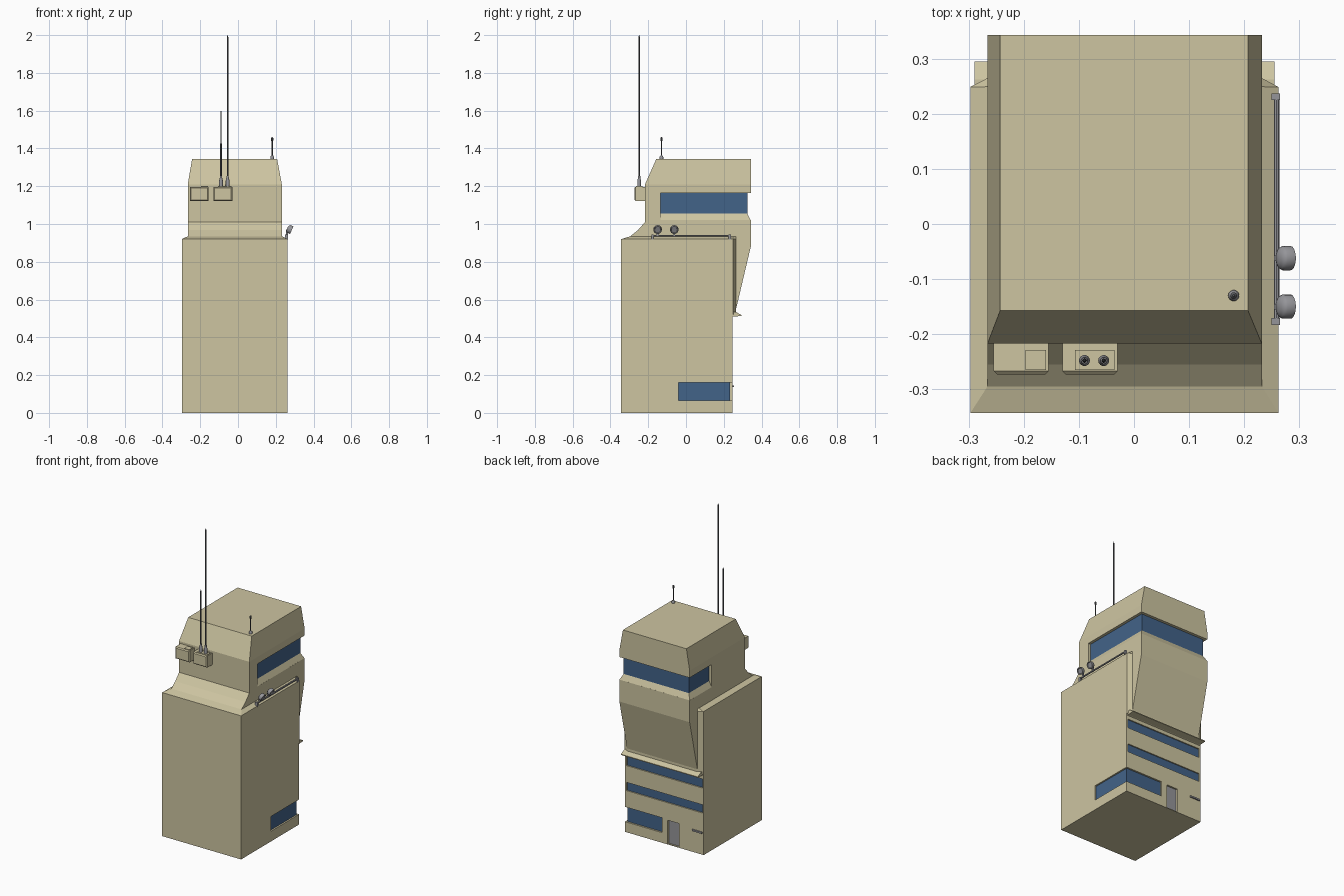
import bpy, bmesh, math
from mathutils import Vector

if "Cube" in bpy.data.objects:
    bpy.data.objects.remove(bpy.data.objects["Cube"])


def material(name, rgb):
    m = bpy.data.materials.new(name)
    m.diffuse_color = (*rgb, 1)
    m.use_nodes = True
    m.node_tree.nodes["Principled BSDF"].inputs["Base Color"].default_value = m.diffuse_color
    return m


TAN = material("tan_wall", (0.61, 0.555, 0.355))
BLUE = material("blue_glass", (0.055, 0.125, 0.25))
GREY = material("grey_metal", (0.30, 0.30, 0.32))
DARK = material("dark_mast", (0.10, 0.105, 0.115))


def finish(name, bm, *mats):
    bmesh.ops.recalc_face_normals(bm, faces=bm.faces)
    me = bpy.data.meshes.new(name)
    bm.to_mesh(me)
    bm.free()
    ob = bpy.data.objects.new(name, me)
    bpy.context.collection.objects.link(ob)
    for m in mats:
        me.materials.append(m)
    return ob


def loft(name, rings, mats, paint=None):
    """Join rings of 3D points; paint(level, side) gives the material slot."""
    bm = bmesh.new()
    vs = [[bm.verts.new(p) for p in r] for r in rings]
    n = len(rings[0])
    bm.faces.new(vs[0])
    bm.faces.new(vs[-1])
    for k in range(len(vs) - 1):
        for i in range(n):
            j = (i + 1) % n
            f = bm.faces.new((vs[k][i], vs[k][j], vs[k + 1][j], vs[k + 1][i]))
            if paint:
                f.material_index = paint(k, i)
    return finish(name, bm, *mats)


def rect(x0, x1, y0, y1, z):
    return [(x0, y0, z), (x1, y0, z), (x1, y1, z), (x0, y1, z)]


def box(name, x0, x1, y0, y1, z0, z1, mat=TAN):
    return loft(name, [rect(x0, x1, y0, y1, z0), rect(x0, x1, y0, y1, z1)], [mat])


def side_profile(name, pts, x0, x1, mat=TAN):
    return loft(name, [[(x, y, z) for y, z in pts] for x in (x0, x1)], [mat])


def turned(name, base, axis, prof, mat, seg=14):
    """Round part: prof lists (radius, distance along axis)."""
    q = Vector(axis).to_track_quat('Z', 'Y')
    rings = [[Vector(base) + q @ Vector((r * math.cos(a), r * math.sin(a), h))
              for a in (2 * math.pi * i / seg for i in range(seg))] for r, h in prof]
    ob = loft(name, rings, [mat])
    bpy.context.view_layer.objects.active = ob
    ob.select_set(True)
    bpy.ops.object.shade_smooth_by_angle(angle=math.radians(35))
    ob.select_set(False)
    return ob


L, R = -0.297, 0.262          # body sides
TL, TR = -0.266, 0.232        # tower sides
F, B = -0.343, 0.245          # body front and back

# Main body with sloped top border
body = loft("body", [rect(L, R, F, B, 0), rect(L, R, F, B, 0.92),
                     rect(TL, TR, -0.295, 0.25, 0.935)], [TAN])

# Bevelled rear border beside the overhang
plan = [(L, 0.24), (R, 0.24), (R, 0.249), (TR, 0.265), (TL, 0.265), (L, 0.249)]
top = [(TL, 0.24), (TR, 0.24), (TR, 0.249), (TR, 0.265), (TL, 0.265), (TL, 0.249)]
loft("rear_border", [[(x, y, 0.52) for x, y in plan], [(x, y, 0.92) for x, y in plan],
                     [(x, y, 0.935) for x, y in top]], [TAN])

# Window and door openings in the body, with the panels set into them
openings = [("corner_window", -0.003, 0.3, -0.04, 0.3, 0.065, 0.16, 0.252, 0.234, BLUE),
            ("lower_band_window", -0.287, 0.25, 0.235, 0.3, 0.267, 0.32, 0.252, 0.2375, BLUE),
            ("upper_band_window", -0.287, 0.25, 0.235, 0.3, 0.427, 0.485, 0.252, 0.2375, BLUE),
            ("door", -0.122, -0.042, 0.23, 0.3, 0.004, 0.155, -0.04, 0.234, GREY)]
for name, x0, x1, y0, y1, z0, z1, px, py, mat in openings:
    cutter = box(name + "_cutter", x0, x1, y0, y1, z0, z1)
    cutter.hide_render = True
    cutter.hide_set(True)
    mod = body.modifiers.new(name, 'BOOLEAN')
    mod.operation = 'DIFFERENCE'
    mod.solver = 'EXACT'
    mod.object = cutter
    box(name, x0 - 0.004, px, y0 - 0.004, py, z0 - 0.004, z1 + 0.004, mat)

# Small rail beside the door and the ledge under the overhang
box("wall_rail", -0.288, -0.218, 0.24, 0.253, 0.136, 0.146, GREY)
side_profile("rear_ledge", [(0.24, 0.505), (0.25, 0.51), (0.295, 0.513), (0.295, 0.518),
                            (0.262, 0.535), (0.24, 0.535)], -0.29, 0.255)

# Tower base: front slope and rear overhang
side_profile("tower_base", [(-0.295, 0.90), (-0.295, 0.935), (-0.255, 0.967), (-0.217, 1.01),
                            (-0.217, 1.02), (0.343, 1.02), (0.343, 0.88), (0.258, 0.52),
                            (0.20, 0.52), (0.20, 0.90)], TL, TR)


# Tower window storey: recessed glass round three sides over a sloped sill
def storey(d, z):
    return [(x, y, z) for x, y in (
        (TL, -0.217), (TR, -0.217), (TR, -0.135), (TR - d, -0.135),
        (TR - d, 0.343 - d), (TL + d, 0.343 - d), (TL + d, 0.12), (TL, 0.12))]


loft("tower_windows", [storey(0.0003, 1.02), storey(0.018, 1.055), storey(0.018, 1.165)],
     [TAN, BLUE], lambda k, i: int(k == 1 and i in (3, 4, 5)))

# Tower roof block, tapered on the front and sides
loft("tower_roof", [rect(TL, TR, -0.217, 0.343, 1.165), rect(TL, TR, -0.217, 0.343, 1.21),
                    rect(-0.243, 0.207, -0.157, 0.343, 1.345)], [TAN])

# Two equipment boxes on the tower front, with a framed face and a top plate
for i, (x, p0, p1) in enumerate(((-0.255, 0.058, 0.095), (-0.13, 0.023, 0.095))):
    n = f"equipment_box_{i + 1}"
    x1 = x + 0.1
    loft(n, [[(a, y, z) for a, z in ((x + d, 1.122 + d), (x1 - d, 1.122 + d),
                                     (x1 - d, 1.197 - d), (x + d, 1.197 - d))]
             for y, d in ((-0.21, 0), (-0.267, 0), (-0.273, 0.006))], [TAN])
    box(n + "_top_plate", x + p0, x + p1, -0.265, -0.229, 1.19, 1.201)

# Antennas
for name, x, tip in (("short_antenna", -0.09, 1.6), ("tall_antenna", -0.055, 2.0)):
    turned(name + "_base", (x, -0.248, 1.195), (0, 0, 1),
           [(0.010, 0), (0.010, 0.035), (0.006, 0.05), (0.006, 0.058)], GREY)
    turned(name, (x, -0.248, 1.24), (0, 0, 1),
           [(0.0045, 0), (0.0035, tip - 1.25), (0.001, tip - 1.24)], DARK, 8)
turned("roof_antenna_base", (0.181, -0.13, 1.343), (0, 0, 1),
       [(0.010, 0), (0.010, 0.012), (0.005, 0.02)], GREY)
turned("roof_antenna", (0.181, -0.13, 1.355), (0, 0, 1),
       [(0.003, 0), (0.003, 0.083), (0.006, 0.087), (0.006, 0.1), (0.002, 0.105)], DARK, 10)

# Lamp rail along the right edge
turned("lamp_rail", (0.259, -0.18, 0.938), (0, 1, 0), [(0.005, 0), (0.005, 0.414)], GREY, 8)
for y in (-0.177, 0.231):
    box("rail_bracket", 0.250, 0.265, y - 0.006, y + 0.006, 0.918, 0.945, GREY)

# Spotlights tilted down and outwards
for y in (-0.15, -0.062):
    box("lamp_post", 0.254, 0.264, y - 0.005, y + 0.005, 0.935, 0.972, GREY)
    turned("spotlight", (0.261, y, 0.978), (0.9, 0, -0.42),
           [(0.010, 0), (0.019, 0.005), (0.022, 0.010), (0.022, 0.026), (0.018, 0.026),
            (0.016, 0.022)], GREY, 18)
